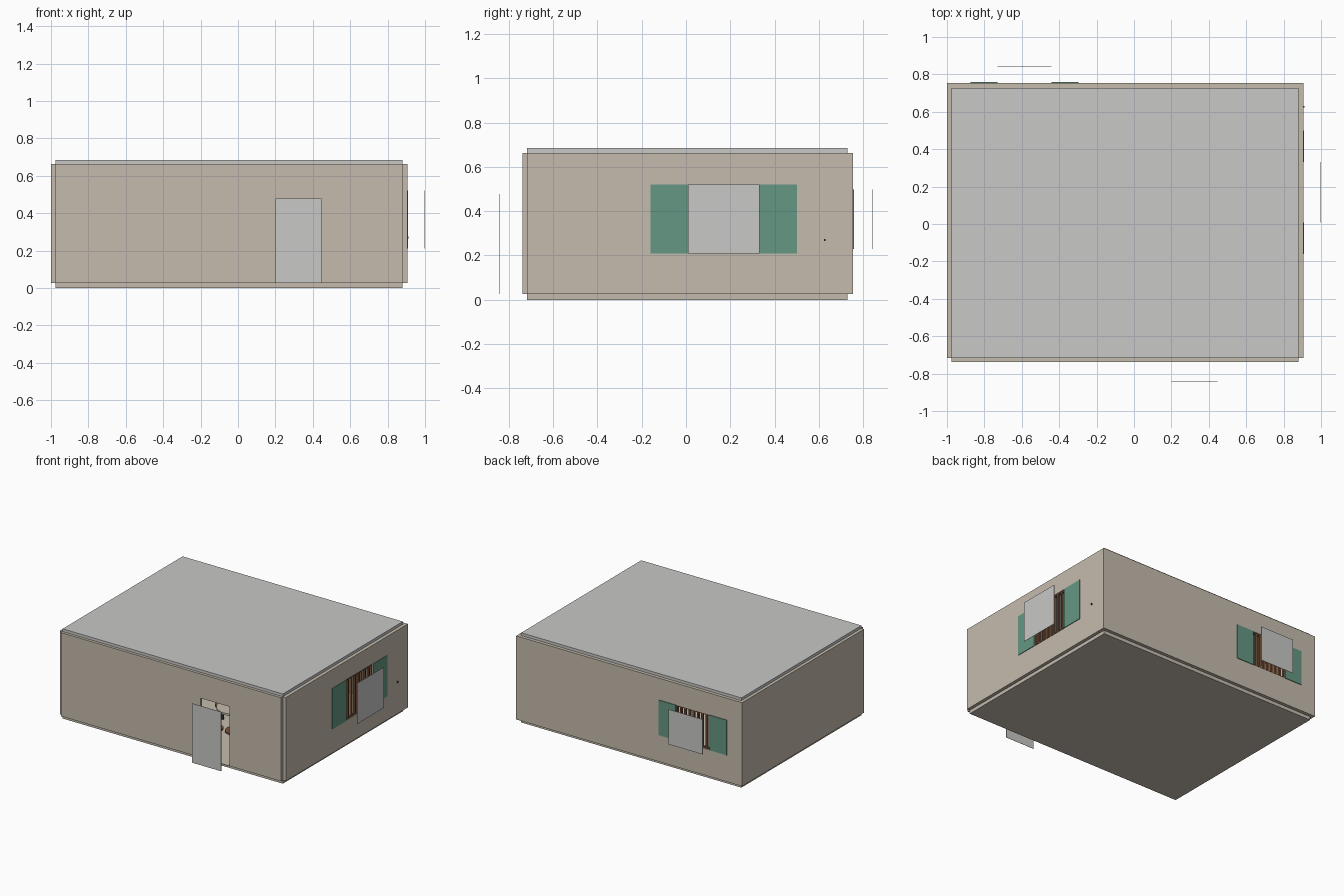
import bpy
import math

cube = bpy.data.objects.get("Cube")
if cube:
    bpy.data.objects.remove(cube, do_unlink=True)


def material(name, rgb):
    m = bpy.data.materials.new(name)
    m.use_nodes = True
    m.diffuse_color = (*rgb, 1)
    m.node_tree.nodes["Principled BSDF"].inputs["Base Color"].default_value = (*rgb, 1)
    return m


TAN = material("tan_plaster", (0.56, 0.50, 0.42))
GREY = material("pale_grey", (0.58, 0.58, 0.57))
GREEN = material("green_paint", (0.13, 0.31, 0.23))
WOOD = material("brown_wood", (0.19, 0.09, 0.045))
DARK = material("dark_metal", (0.03, 0.035, 0.03))


def box(name, x, y, z, mat):
    """Box spanning the given (low, high) range on each axis."""
    bpy.ops.mesh.primitive_cube_add(size=1)
    ob = bpy.context.object
    ob.name = name
    spans = (x, y, z)
    ob.location = [(a + b) / 2 for a, b in spans]
    ob.scale = [b - a for a, b in spans]
    bpy.ops.object.transform_apply(location=True, rotation=False, scale=True)
    if mat:
        ob.data.materials.append(mat)
    return ob


def disc(name, radius, x, y, z, mat):
    bpy.ops.mesh.primitive_cylinder_add(vertices=24, radius=radius, depth=z[1] - z[0],
                                        location=(x, y, (z[0] + z[1]) / 2))
    ob = bpy.context.object
    ob.name = name
    ob.data.materials.append(mat)
    bpy.ops.object.shade_smooth_by_angle(angle=math.radians(40))
    return ob


def cut(wall, x, y, z):
    """Cut a rectangular opening through a wall."""
    cutter = box("opening_cutter", x, y, z, None)
    mod = wall.modifiers.new("opening", "BOOLEAN")
    mod.operation = "DIFFERENCE"
    mod.solver = "EXACT"
    mod.object = cutter
    bpy.context.view_layer.objects.active = wall
    bpy.ops.object.modifier_apply(modifier=mod.name)
    bpy.data.objects.remove(cutter, do_unlink=True)


# Room shell: the slabs sit inside the wall faces, leaving stepped edges
INX, INY = (-0.977, 0.88), (-0.717, 0.728)
WALL_Z = (0.026, 0.663)
box("floor_slab", INX, INY, (0, 0.026), TAN)
box("ceiling_slab", INX, INY, (0.663, 0.684), GREY)
front = box("front_wall", INX, (-0.738, -0.717), WALL_Z, TAN)
back = box("back_wall", INX, (0.728, 0.753), WALL_Z, TAN)
left = box("left_wall", (0.88, 0.905), (-0.717, 0.753), WALL_Z, TAN)
box("right_wall", (-1.0, -0.977), (-0.717, 0.753), WALL_Z, TAN)

# Door opening and the door panel standing off the wall
DOOR_X, DOOR_Z = (0.2, 0.447), (0.026, 0.478)
cut(front, DOOR_X, (-0.8, -0.65), DOOR_Z)
box("door_panel", DOOR_X, (-0.841, -0.839), DOOR_Z, GREY)


def window(name, wall, span, z, shutters, side):
    """Opening, barred frame, shutters and floating pane; side is 'x' or 'y'."""
    face = 0.905 if side == "x" else 0.753
    pane = 0.999 if side == "x" else 0.841

    def part(label, along, depth, height, mat):
        pair = (depth, along) if side == "x" else (along, depth)
        return box(f"{name}_{label}", *pair, height, mat)

    if side == "x":
        cut(wall, (0.8, 1.0), span, z)
    else:
        cut(wall, span, (0.65, 0.85), z)
    part("pane", span, (pane - 0.002, pane), z, GREY)
    for i, s in enumerate(shutters):
        part(f"shutter_{i}", s, (face, face + 0.005), z, GREEN)
    # Wooden surround and upright bars within the wall
    a, b = span
    depth = (face - 0.022, face - 0.006)
    t = 0.01
    for label, along, height in (("sill", span, (z[0], z[0] + t)),
                                 ("head", span, (z[1] - t, z[1])),
                                 ("jamb_0", (a, a + t), z),
                                 ("jamb_1", (b - t, b), z)):
        part(label, along, depth, height, WOOD)
    count = 8
    for i in range(1, count):
        c = a + (b - a) * i / count
        part(f"bar_{i}", (c - 0.007, c + 0.007), depth, z, WOOD)


window("left_window", left, (0.008, 0.332), (0.21, 0.52),
       ((-0.16, 0.008), (0.332, 0.5)), "x")
window("back_window", back, (-0.73, -0.442), (0.23, 0.497),
       ((-0.874, -0.73), (-0.442, -0.298)), "y")

# Small hook on the left wall
box("wall_hook", (0.905, 0.912), (0.622, 0.63), (0.265, 0.275), DARK)

# Furniture inside the room
TX, TY = 0.15, -0.25
disc("table_top", 0.13, TX, TY, (0.2, 0.215), TAN)
disc("table_post", 0.015, TX, TY, (0.026, 0.2), WOOD)
disc("table_foot", 0.07, TX, TY, (0.026, 0.036), WOOD)
for i in range(3):
    a = math.tau * i / 3 + 0.5
    x, y = TX + 0.22 * math.cos(a), TY + 0.22 * math.sin(a)
    disc(f"stool_seat_{i}", 0.05, x, y, (0.125, 0.14), WOOD)
    disc(f"stool_post_{i}", 0.012, x, y, (0.026, 0.125), DARK)
box("shelf_back", (-0.977, -0.965), (-0.5, 0.3), (0.026, 0.5), WOOD)
for i in range(4):
    z = 0.06 + 0.14 * i
    box(f"shelf_board_{i}", (-0.965, -0.85), (-0.5, 0.3), (z, z + 0.015), WOOD)
